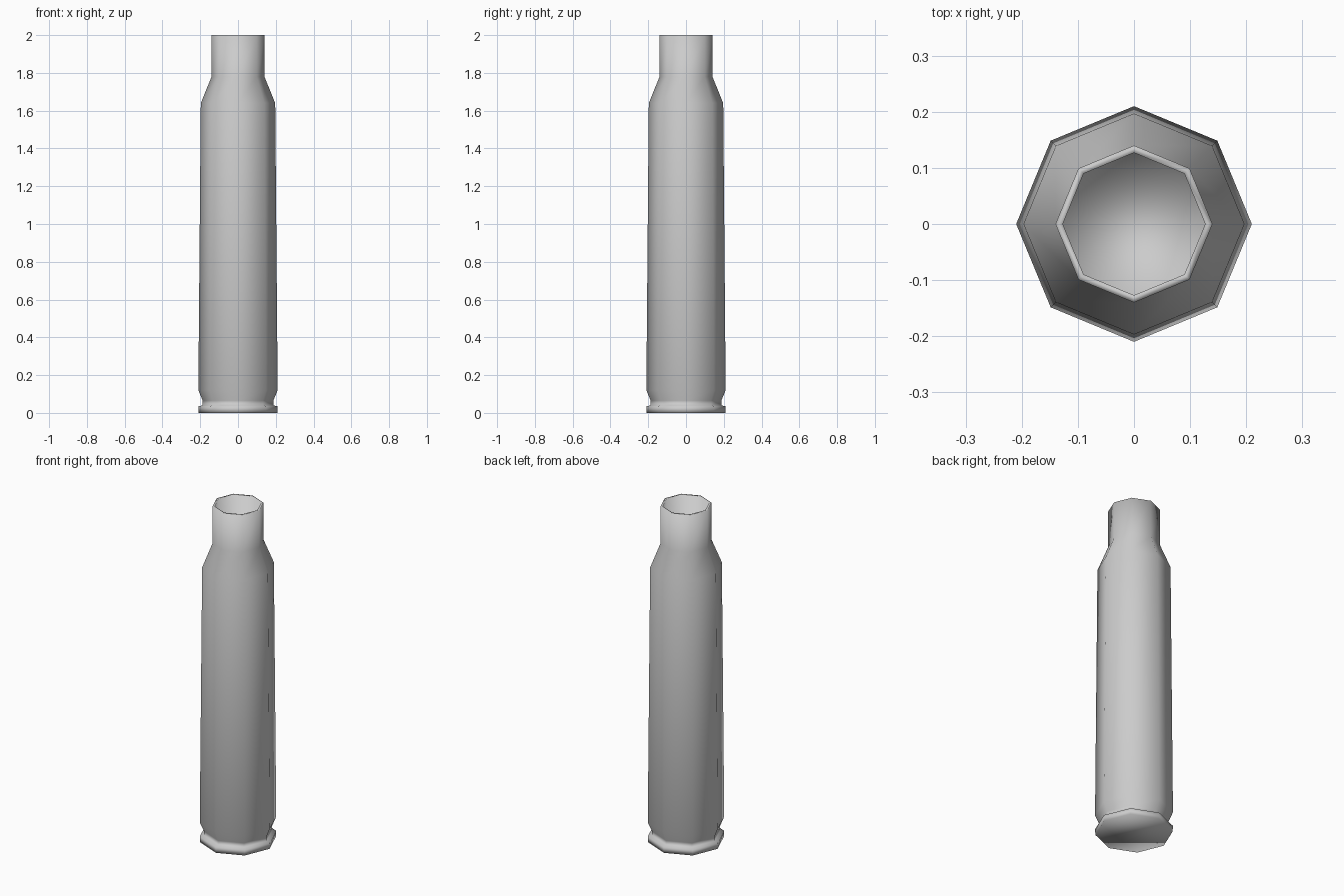
import bpy, bmesh, math

if "Cube" in bpy.data.objects:
    bpy.data.objects.remove(bpy.data.objects["Cube"])

SIDES = 8

# Radius / height profile: base rim, extractor groove, tapered body, shoulder, neck, bore
PROFILE = [
    (0.208, 0.0), (0.21, 0.035),
    (0.187, 0.04), (0.187, 0.065),
    (0.21, 0.12), (0.197, 1.64),
    (0.14, 1.78), (0.14, 2.0),
    (0.127, 2.0), (0.127, 1.6),
]


def lathe(name, profile, sides):
    bm = bmesh.new()
    rings = []
    for r, z in profile:
        rings.append([bm.verts.new((r * math.cos(2 * math.pi * i / sides),
                                    r * math.sin(2 * math.pi * i / sides), z))
                      for i in range(sides)])
    for a, b in zip(rings, rings[1:]):
        for i in range(sides):
            j = (i + 1) % sides
            bm.faces.new((a[i], a[j], b[j], b[i]))
    # Closed base and bore floor
    bm.faces.new(rings[0][::-1])
    bm.faces.new(rings[-1])
    bmesh.ops.recalc_face_normals(bm, faces=bm.faces[:])
    for f in bm.faces:
        f.smooth = True
    mesh = bpy.data.meshes.new(name)
    bm.to_mesh(mesh)
    bm.free()
    obj = bpy.data.objects.new(name, mesh)
    bpy.context.collection.objects.link(obj)
    return obj


lathe("cartridge_case", PROFILE, SIDES)
